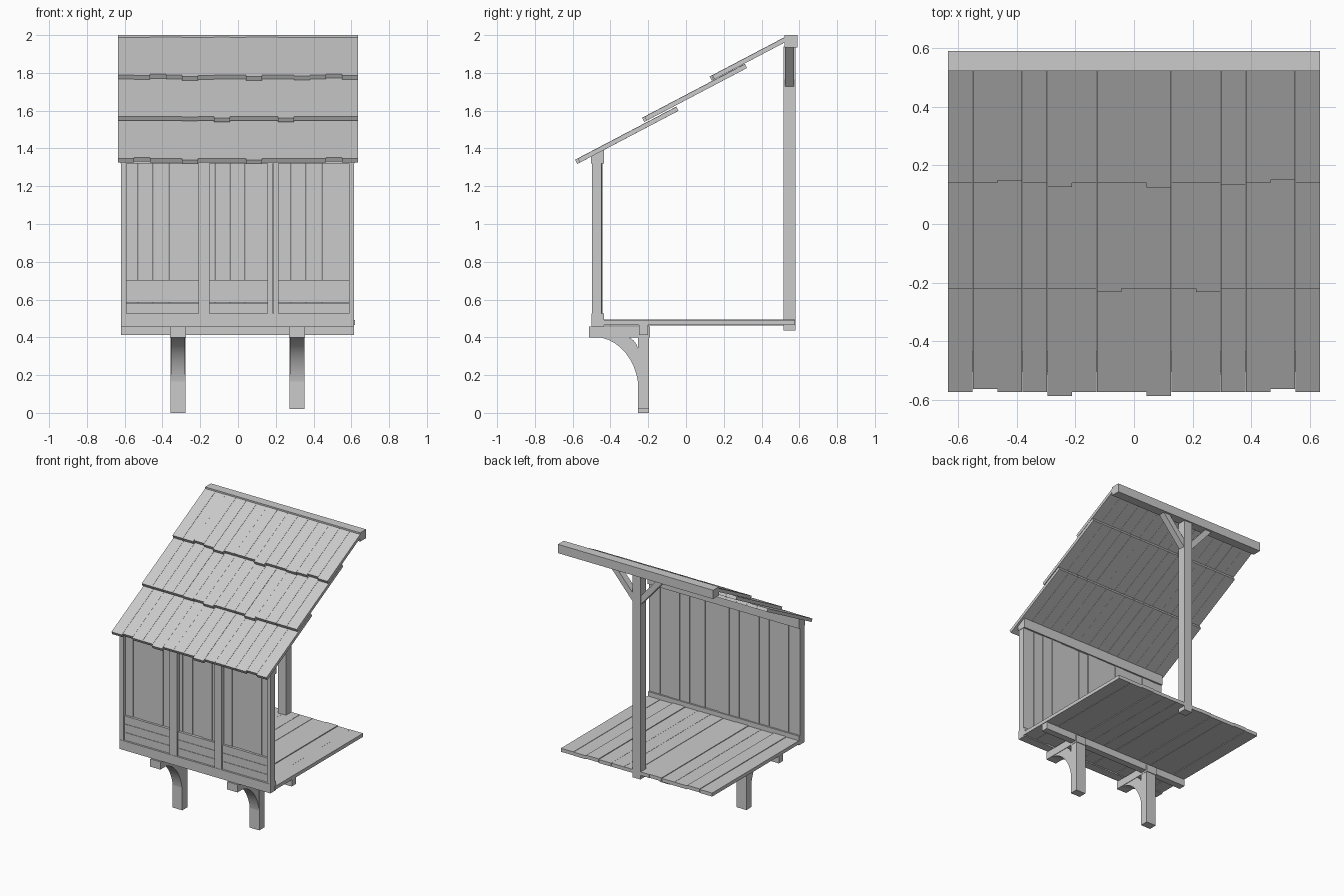
import bpy, bmesh, math, random
from mathutils import Vector

random.seed(4)
cube = bpy.data.objects.get("Cube")
if cube:
    bpy.data.objects.remove(cube, do_unlink=True)

wood = bpy.data.materials.new("grey wood")
wood.use_nodes = True
GREY = (0.6, 0.6, 0.6, 1)
wood.diffuse_color = GREY
wood.node_tree.nodes["Principled BSDF"].inputs["Base Color"].default_value = GREY


def finish(bm, name):
    bmesh.ops.recalc_face_normals(bm, faces=bm.faces)
    mesh = bpy.data.meshes.new(name)
    bm.to_mesh(mesh)
    bm.free()
    mesh.materials.append(wood)
    obj = bpy.data.objects.new(name, mesh)
    bpy.context.collection.objects.link(obj)
    return obj


def prism(bm, points, axis, lo, hi):
    """Extrude a 2D outline along x (outline in y, z) or y (outline in x, z)."""
    def place(p, d):
        return Vector((d, p[0], p[1])) if axis == "x" else Vector((p[0], d, p[1]))
    a = [bm.verts.new(place(p, lo)) for p in points]
    b = [bm.verts.new(place(p, hi)) for p in points]
    bm.faces.new(a)
    bm.faces.new(b[::-1])
    for i in range(len(points)):
        j = (i + 1) % len(points)
        bm.faces.new((a[i], b[i], b[j], a[j]))


def add_box(bm, x0, x1, y0, y1, z0, z1):
    prism(bm, [(y0, z0), (y1, z0), (y1, z1), (y0, z1)], "x", x0, x1)


def box(name, *bounds):
    bm = bmesh.new()
    add_box(bm, *bounds)
    return finish(bm, name)


# Roof: three overlapping rows of shingles with uneven lower ends
PITCH = math.radians(27.7)
along = Vector((math.cos(PITCH), math.sin(PITCH)))
normal = Vector((-along.y, along.x)) * 0.012
COLS, HALF = 15, 0.635
step = 2 * HALF / COLS


def shingle_row(name, y, z, length, uneven):
    bm = bmesh.new()
    for c in range(COLS):
        lift = normal * random.uniform(-0.06, 0.06)
        start = Vector((y, z)) + along * uneven.get(c, 0) + lift
        end = Vector((y, z)) + along * length + lift
        x = -HALF + c * step
        prism(bm, [start - normal, end - normal, end + normal, start + normal],
              "x", x + 0.0005, x + step - 0.0005)
    finish(bm, name)


shingle_row("lower_shingles", -0.568, 1.336, 0.59, {1: 0.011, 4: -0.015, 8: -0.015, 13: 0.011})
shingle_row("middle_shingles", -0.214, 1.558, 0.60, {4: -0.003, 6: -0.014, 10: -0.014})
shingle_row("upper_shingles", 0.145, 1.777, 0.44, {2: 0.01, 4: -0.014, 8: -0.016, 11: -0.006, 13: 0.012})

# Rear post, ridge beam and diagonal braces
box("ridge_beam", -HALF, HALF, 0.522, 0.59, 1.935, 2.0)
box("rear_post", -0.033, 0.033, 0.515, 0.58, 0.435, 1.94)
for side, label in ((1, "left"), (-1, "right")):
    bm = bmesh.new()
    outline = [(0.025, 1.72), (0.215, 1.937), (0.16, 1.937), (0.025, 1.783)]
    prism(bm, [(side * x, z) for x, z in outline], "y", 0.525, 0.573)
    finish(bm, label + "_ridge_brace")

# Floor planks running front to back
bm = bmesh.new()
planks = 12
width = 1.24 / planks
for i in range(planks):
    x = -0.62 + i * width
    dz = random.uniform(-0.003, 0.003)
    add_box(bm, x + 0.001, x + width - 0.001, -0.45, 0.578, 0.466 + dz, 0.492 + dz)
finish(bm, "floor_planks")

# Front wall frame
box("wall_sill", -0.62, 0.615, -0.5, -0.435, 0.457, 0.525)
bm = bmesh.new()
prism(bm, [(-0.503, 1.32), (-0.435, 1.32), (-0.435, 1.393), (-0.503, 1.36)], "x", -0.622, 0.618)
finish(bm, "wall_plate")
studs = {"right_corner_post": (-0.62, -0.59), "left_corner_post": (0.587, 0.615),
         "right_stud_outer": (-0.21, -0.181), "right_stud_inner": (-0.179, -0.15),
         "left_stud_inner": (0.157, 0.185), "left_stud_outer": (0.187, 0.215)}
for name, (x0, x1) in studs.items():
    box(name, x0, x1, -0.498, -0.447, 0.52, 1.33)

# Vertical wall planks, set at slightly different depths
bm = bmesh.new()
for i in range(COLS):
    x = -0.61 + i * 0.081
    dy = random.uniform(-0.004, 0.004)
    add_box(bm, x + 0.001, x + 0.08, -0.468 + dy, -0.446 + dy, 0.5, 1.34)
finish(bm, "wall_planks")

# Horizontal boards along the bottom of each bay
bm = bmesh.new()
for x0, x1 in ((-0.59, -0.21), (-0.15, 0.157), (0.215, 0.587)):
    for z0, z1 in ((0.525, 0.582), (0.584, 0.644), (0.646, 0.704)):
        add_box(bm, x0, x1, -0.486, -0.462, z0, z1)
finish(bm, "bay_boards")

# Cross beam and two legs with arms and curved brackets
box("cross_beam", -0.62, 0.615, -0.25, -0.2, 0.413, 0.465)
for label, x, foot in (("right", -0.318, 0.0), ("left", 0.313, 0.02)):
    box(label + "_leg", x - 0.04, x + 0.04, -0.255, -0.195, foot, 0.41)
    box(label + "_arm", x - 0.042, x + 0.042, -0.513, -0.19, 0.4, 0.457)
    outer, inner = [], []
    for i in range(11):
        t = math.radians(9 * i)
        outer.append((-0.485 + 0.235 * math.sin(t), 0.11 + 0.292 * math.cos(t)))
        inner.append((-0.32 + 0.07 * math.sin(t), 0.31 + 0.092 * math.cos(t)))
    bm = bmesh.new()
    prism(bm, outer + inner[::-1], "x", x - 0.038, x + 0.038)
    bracket = finish(bm, label + "_curved_bracket")
    bpy.ops.object.select_all(action="DESELECT")
    bracket.select_set(True)
    bpy.context.view_layer.objects.active = bracket
    bpy.ops.object.shade_smooth_by_angle(angle=math.radians(30))
